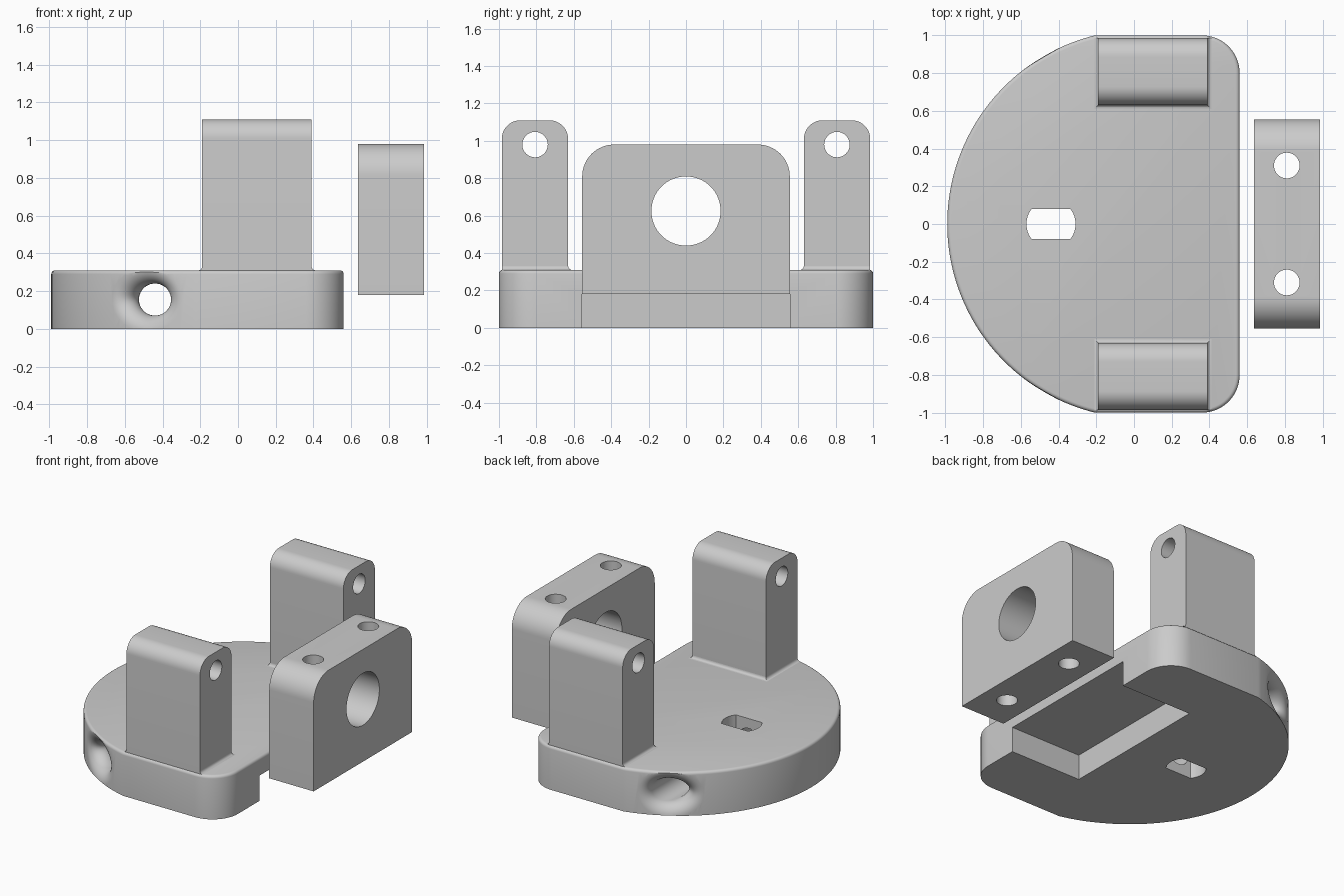
import bpy, bmesh
from math import sin, cos, pi, asin, sqrt
from mathutils import Vector

if "Cube" in bpy.data.objects:
    bpy.data.objects.remove(bpy.data.objects["Cube"])

grey = bpy.data.materials.new("plain grey")
grey.use_nodes = True
COLOUR = (0.6, 0.6, 0.6, 1)
grey.diffuse_color = COLOUR
grey.node_tree.nodes["Principled BSDF"].inputs["Base Color"].default_value = COLOUR


def arc(cx, cy, r, start, end, steps):
    return [(cx + r * cos(start + (end - start) * i / steps),
             cy + r * sin(start + (end - start) * i / steps)) for i in range(steps + 1)]


def circle(cx, cy, r, steps=48):
    return arc(cx, cy, r, 0, 2 * pi, steps)[:-1]


def rect(x0, x1, y0, y1):
    return [(x0, y0), (x1, y0), (x1, y1), (x0, y1)]


def loft(name, rings):
    """Closed solid through a series of equal rings of points."""
    bm = bmesh.new()
    loops = [[bm.verts.new(p) for p in ring] for ring in rings]
    n = len(loops[0])
    for a, b in zip(loops, loops[1:]):
        for i in range(n):
            bm.faces.new((a[i], a[(i + 1) % n], b[(i + 1) % n], b[i]))
    bm.faces.new(loops[0][::-1])
    bm.faces.new(loops[-1])
    bmesh.ops.recalc_face_normals(bm, faces=bm.faces)
    mesh = bpy.data.meshes.new(name)
    bm.to_mesh(mesh)
    bm.free()
    mesh.materials.append(grey)
    obj = bpy.data.objects.new(name, mesh)
    bpy.context.collection.objects.link(obj)
    return obj


def prism(name, outline, axis, lo, hi):
    """Extrude an outline along x (outline is y, z) or z (outline is x, y)."""
    place = (lambda p, h: (h, *p)) if axis == "x" else (lambda p, h: (*p, h))
    return loft(name, [[place(p, h) for p in outline] for h in (lo, hi)])


def select(obj):
    bpy.ops.object.select_all(action="DESELECT")
    obj.select_set(True)
    bpy.context.view_layer.objects.active = obj


def cut(obj, *cutters):
    select(obj)
    for cutter in cutters:
        mod = obj.modifiers.new("cut", "BOOLEAN")
        mod.operation, mod.solver, mod.object = "DIFFERENCE", "EXACT", cutter
        bpy.ops.object.modifier_apply(modifier=mod.name)
        bpy.data.objects.remove(cutter)


def smooth(obj):
    select(obj)
    bpy.ops.object.shade_smooth_by_angle(angle=0.55)


# Base plate: large arc, straight sides and rounded corners, softened top edge
TOP, ROUND = 0.31, 0.02
ARC_X, ARC_R = 0.04, 1.03
side = asin(1 / ARC_R)
outline = (arc(ARC_X, 0, ARC_R, pi - side, pi + side, 80)
           + arc(0.36, -0.8, 0.2, -pi / 2, 0, 16)
           + arc(0.36, 0.8, 0.2, 0, pi / 2, 16))
base = prism("base_plate", outline, "z", 0, TOP)
bm = bmesh.new()
bm.from_mesh(base.data)
rim = [e for e in bm.edges if all(v.co.z > TOP - 0.001 for v in e.verts)]
bmesh.ops.bevel(bm, geom=rim, offset=ROUND, segments=4, profile=0.5, affect="EDGES")
bm.to_mesh(base.data)
bm.free()

# Cross hole with flared mouths that blend into the curved rim
HOLE_X, HOLE_Z, HOLE_R, FLARE = -0.44, 0.155, 0.085, 0.085


def flare_ring(t, sign):
    ring = []
    for i in range(64):
        a = 2 * pi * i / 64
        out = Vector((cos(a), 0, sin(a)))
        c = Vector((HOLE_X, 0, HOLE_Z)) + out * (HOLE_R + FLARE)
        c.y = sqrt((ARC_R - FLARE) ** 2 - (c.x - ARC_X) ** 2)
        normal = Vector((c.x - ARC_X, c.y, 0)).normalized()
        p = c + (-out).slerp(normal, min(t, 1)) * FLARE
        if t > 1:
            p.y = 1.2
        ring.append((p.x, p.y * sign, p.z))
    return ring


steps = [i / 10 for i in range(11)] + [2]
cross_hole = loft("cross_hole", [flare_ring(t, -1) for t in reversed(steps)]
                  + [flare_ring(t, 1) for t in steps])

# Flat-sided centre slot and the underside recess
half = asin(0.08 / 0.13)
slot = prism("slot", arc(HOLE_X, 0, 0.13, -half, half, 12)
             + arc(HOLE_X, 0, 0.13, pi - half, pi + half, 12), "z", -0.1, 0.5)
recess = prism("recess", rect(0, 0.7, -0.555, 0.555), "z", -0.1, 0.18)
cut(base, cross_hole, slot, recess)
smooth(base)

# Two upright posts with rounded tops, pin holes and small foot fillets
X0, X1, IN, OUT = -0.19, 0.39, 0.63, 0.985
for label, s in (("left", 1), ("right", -1)):
    name = "back_post" if s > 0 else "front_post"
    profile = ([(OUT, TOP - 0.05)] + arc(OUT - 0.1, 1.01, 0.1, 0, pi / 2, 12)
               + arc(IN + 0.1, 1.01, 0.1, pi / 2, pi, 12) + [(IN, TOP - 0.05)])
    post = prism(name, [(y * s, z) for y, z in profile], "x", X0, X1)
    cut(post, prism("pin_hole", circle(0.807 * s, 0.98, 0.068), "x", -1, 1))
    smooth(post)
    rings = []
    for i in range(6):
        a = pi / 2 * i / 5
        o, z = ROUND * (1 - sin(a)), TOP + ROUND * (1 - cos(a))
        rings.append([(x, y * s, z) for x, y in rect(X0 - o, X1 + o, IN - o, OUT)])
    smooth(loft(name + "_foot", rings))

# Separate clamp block with a large bore and two bolt holes
profile = ([(0.555, 0.18)] + arc(0.385, 0.81, 0.17, 0, pi / 2, 16)
           + arc(-0.385, 0.81, 0.17, pi / 2, pi, 16) + [(-0.555, 0.18)])
block = prism("clamp_block", profile, "x", 0.635, 0.985)
cut(block, prism("bore", circle(0, 0.625, 0.185, 64), "x", 0.5, 1.2),
    *[prism("bolt_hole", circle(0.81, y, 0.068), "z", 0, 1.2) for y in (-0.31, 0.31)])
smooth(block)
